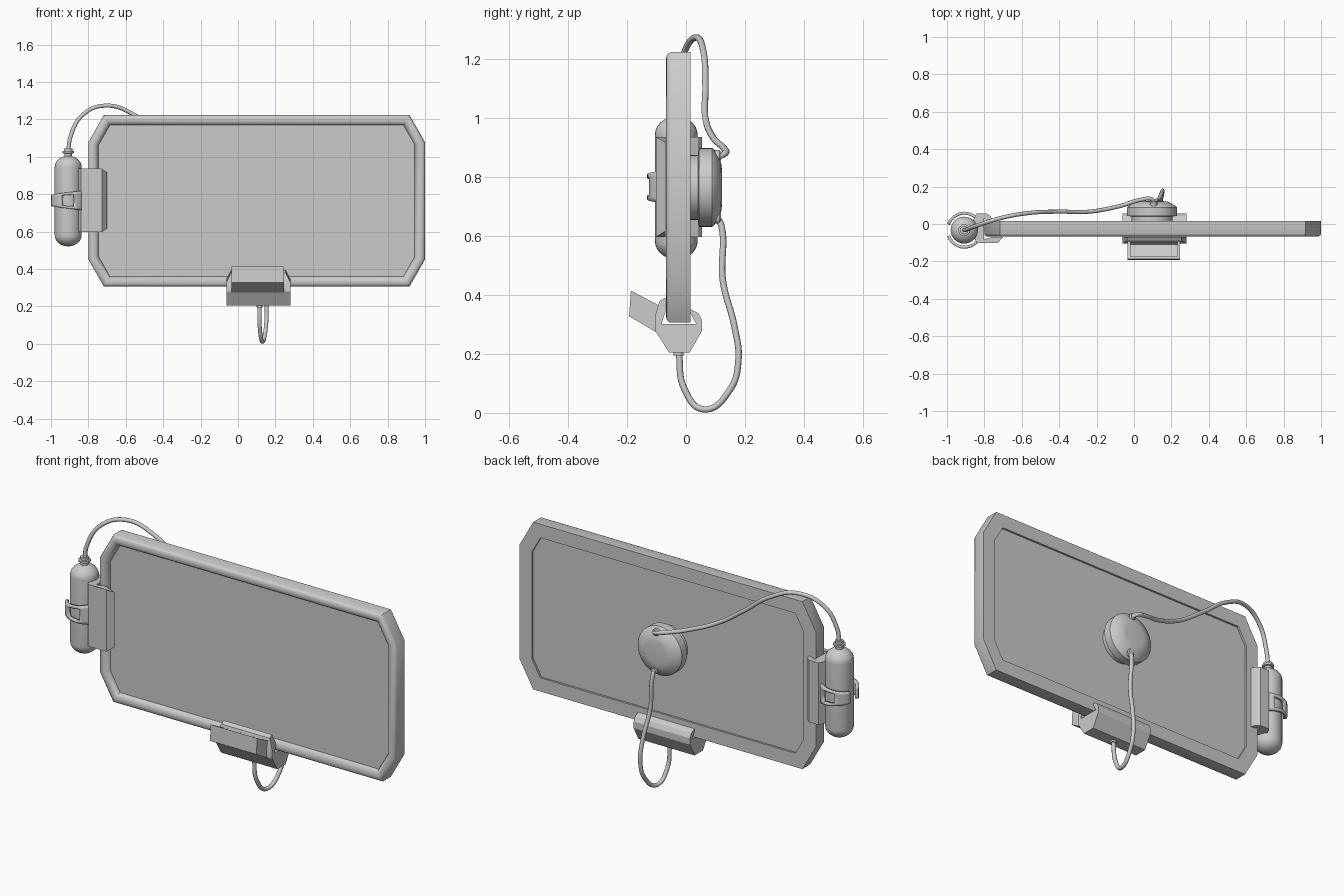
import bpy, bmesh, math
from mathutils import Vector

if "Cube" in bpy.data.objects:
    bpy.data.objects.remove(bpy.data.objects["Cube"])


def finish(name, bm, angle=35):
    bmesh.ops.recalc_face_normals(bm, faces=bm.faces)
    me = bpy.data.meshes.new(name)
    bm.to_mesh(me)
    bm.free()
    me.shade_smooth()
    me.set_sharp_from_angle(angle=math.radians(angle))
    ob = bpy.data.objects.new(name, me)
    bpy.context.collection.objects.link(ob)
    return ob


def loft_bm(rings, caps=True, closed=False):
    """Skin a list of equal-length point rings."""
    bm = bmesh.new()
    vs = [[bm.verts.new(p) for p in r] for r in rings]
    n = len(rings[0])
    pairs = list(zip(vs, vs[1:])) + ([(vs[-1], vs[0])] if closed else [])
    for a, b in pairs:
        for i in range(n):
            bm.faces.new((a[i], a[(i + 1) % n], b[(i + 1) % n], b[i]))
    if caps:
        bm.faces.new(vs[0])
        bm.faces.new(vs[-1])
    return bm


def lathe(name, profile, centre, axis, n=32):
    """Turn (radius, height) pairs about the z or y axis."""
    rings = []
    for r, h in profile:
        ring = []
        for i in range(n):
            a = 2 * math.pi * i / n
            c, s = r * math.cos(a), r * math.sin(a)
            ring.append(Vector(centre) + Vector((c, s, h) if axis == 'z' else (c, h, s)))
        rings.append(ring)
    return finish(name, loft_bm(rings))


def outline(offset, y):
    """Chamfered rectangle, inset evenly by offset, at depth y."""
    cx, cz, w, h, dx, dz = 0.1, 0.765, 0.9, 0.459, 0.083, 0.146
    pts = [(w - dx, h), (w, h - dz), (w, dz - h), (w - dx, -h),
           (dx - w, -h), (-w, dz - h), (-w, h - dz), (dx - w, h)]
    pts = [Vector(p) for p in pts]
    out = []
    for i, p in enumerate(pts):
        d1 = (p - pts[i - 1]).normalized()
        d2 = (pts[(i + 1) % 8] - p).normalized()
        n1, n2 = Vector((d1.y, -d1.x)), Vector((d2.y, -d2.x))
        q = p + offset * (n1 + n2) / (1 + n1.dot(n2))
        out.append((cx + q.x, y, cz + q.y))
    return out


def cable(name, pts, radius=0.011):
    cu = bpy.data.curves.new(name, 'CURVE')
    cu.dimensions = '3D'
    cu.bevel_depth = radius
    cu.bevel_resolution = 3
    cu.resolution_u = 10
    cu.use_fill_caps = True
    sp = cu.splines.new('BEZIER')
    sp.bezier_points.add(len(pts) - 1)
    for b, p in zip(sp.bezier_points, pts):
        b.co = p
        b.handle_left_type = b.handle_right_type = 'AUTO'
    ob = bpy.data.objects.new(name, cu)
    bpy.context.collection.objects.link(ob)


# Frame with rounded front rim and a flat back rim
inset = outline
rim = [(0.075, 0.003), (0.075, 0.015), (0, 0.015), (0, -0.052), (0.004, -0.06), (0.012, -0.066),
       (0.024, -0.068), (0.036, -0.066), (0.046, -0.059), (0.052, -0.05), (0.056, -0.038), (0.06, -0.02)]
finish("frame", loft_bm([outline(o, y) for o, y in rim], caps=False, closed=True))

# Panel held inside the frame
finish("panel", loft_bm([outline(0.055, -0.042), outline(0.07, 0.004)]))


# Bottom clamp: jaw section swept along x, front jaw tapered at the tip
jaw = [(-0.058, 0.205), (0.013, 0.205), (0.055, 0.28), (0.055, 0.315), (0.042, 0.338),
       (0.015, 0.352), (0.015, 0.338), (0.035, 0.302), (-0.083, 0.302), (-0.069, 0.345),
       (-0.069, 0.392), (-0.09, 0.38), (-0.105, 0.33), (-0.105, 0.28)]


def taper(z):
    return 0.025 if z > 0.36 else 0


finish("bottom_clamp", loft_bm([[(-0.062 + taper(z), y, z) for y, z in jaw],
                                [(0.28 - taper(z), y, z) for y, z in jaw]]), 20)

# Tilted tray on the bottom clamp, with a recess in its top
tray = [(-0.187, 0.415), (-0.193, 0.328), (-0.095, 0.27), (-0.083, 0.36)]
bm = loft_bm([[(x, y, z) for y, z in tray] for x in (-0.035, 0.247)])
bmesh.ops.recalc_face_normals(bm, faces=bm.faces)
top = max(bm.faces, key=lambda f: f.normal.z)
down = -top.normal * 0.03
bmesh.ops.inset_region(bm, faces=[top], thickness=0.022)
ret = bmesh.ops.extrude_face_region(bm, geom=[top])
bmesh.ops.translate(bm, vec=down, verts=[v for v in ret['geom'] if isinstance(v, bmesh.types.BMVert)])
bmesh.ops.delete(bm, geom=[top], context='FACES_ONLY') if top.is_valid else None
finish("tray", bm, 20)

# Side clamp on the left edge, (x, y) section swept along z
side = [(-0.862, -0.06), (-0.862, 0.015), (-0.842, 0.055), (-0.785, 0.055), (-0.765, 0.04),
        (-0.755, 0.015), (-0.77, 0.015), (-0.803, 0.03), (-0.803, -0.083), (-0.76, -0.069),
        (-0.70, -0.069), (-0.728, -0.102), (-0.84, -0.102)]


def tip(x):
    return 0.02 if x > -0.71 else 0


finish("side_clamp", loft_bm([[(x, y, 0.597 + tip(x)) for x, y in side],
                              [(x, y, 0.937 - tip(x)) for x, y in side]]), 20)

# Bottle with rounded ends, and its neck
R, z0, z1 = 0.072, 0.521, 1.006
arc = [math.radians(a) for a in (3, 18, 34, 50, 66, 80, 90)]
low = [(R * math.sin(a), z0 + 0.06 * (1 - math.cos(a))) for a in arc]
high = [(r, z0 + z1 - z) for r, z in reversed(low)]
lathe("bottle", low + high, (-0.908, -0.033, 0), 'z')
lathe("bottle_neck", [(0.02, 0.99), (0.02, 1.018), (0.031, 1.02), (0.031, 1.03),
                      (0.022, 1.032), (0.022, 1.045)], (-0.908, -0.033, 0), 'z', 20)

# Two curved holder arms with a square window each
for label, sign in (("front_holder_arm", -1), ("rear_holder_arm", 1)):
    bm = bmesh.new()
    rows = []
    for i in range(17):
        a = math.radians(i * 10)
        h = 0.06 - 0.03 * i / 16
        r = 0.093 - 0.004 * (i / 16)
        x, y = -0.908 + r * math.cos(a), -0.033 + sign * r * math.sin(a)
        k = h * 0.68
        rows.append([bm.verts.new((x, y, 0.767 + dz)) for dz in (-h, -k, k, h)])
    for i in range(16):
        for j in range(3):
            if not (j == 1 and 7 <= i <= 10):
                a, b = rows[i], rows[i + 1]
                bm.faces.new((a[j], b[j], b[j + 1], a[j + 1]))
    arm = finish(label, bm)
    mod = arm.modifiers.new("thickness", 'SOLIDIFY')
    mod.thickness = 0.016
    mod.offset = 0

# Round hub on the back
lathe("hub", [(0.11, 0.0), (0.11, 0.04), (0.134, 0.044), (0.134, 0.088), (0.128, 0.096),
              (0.085, 0.119), (0.06, 0.122), (0.002, 0.122)], (0.097, 0, 0.765), 'y', 40)

# Cable sockets
for label, pos in (("upper_socket", (0.105, 0.105, 0.872)), ("lower_socket", (0.115, 0.105, 0.662))):
    lathe(label, [(0.02, -0.02), (0.02, 0.008), (0.014, 0.014)], pos, 'y', 16)
lathe("clamp_socket", [(0.017, 0.195), (0.017, 0.225)], (0.115, -0.025, 0), 'z', 16)

# Cables from the bottle to the hub and from the hub to the bottom clamp
cable("bottle_cable", [(-0.908, -0.033, 1.03), (-0.895, -0.03, 1.11), (-0.83, -0.005, 1.225),
                       (-0.70, 0.035, 1.274), (-0.55, 0.06, 1.222), (-0.40, 0.066, 1.11),
                       (-0.24, 0.066, 1.0), (-0.08, 0.095, 0.93), (0.04, 0.13, 0.896),
                       (0.095, 0.132, 0.88), (0.11, 0.105, 0.868)])
cable("clamp_cable", [(0.115, 0.105, 0.665), (0.118, 0.12, 0.635), (0.13, 0.125, 0.45),
                      (0.148, 0.165, 0.29), (0.153, 0.178, 0.18), (0.148, 0.15, 0.08),
                      (0.13, 0.06, 0.012), (0.117, -0.005, 0.08), (0.115, -0.025, 0.21)])
